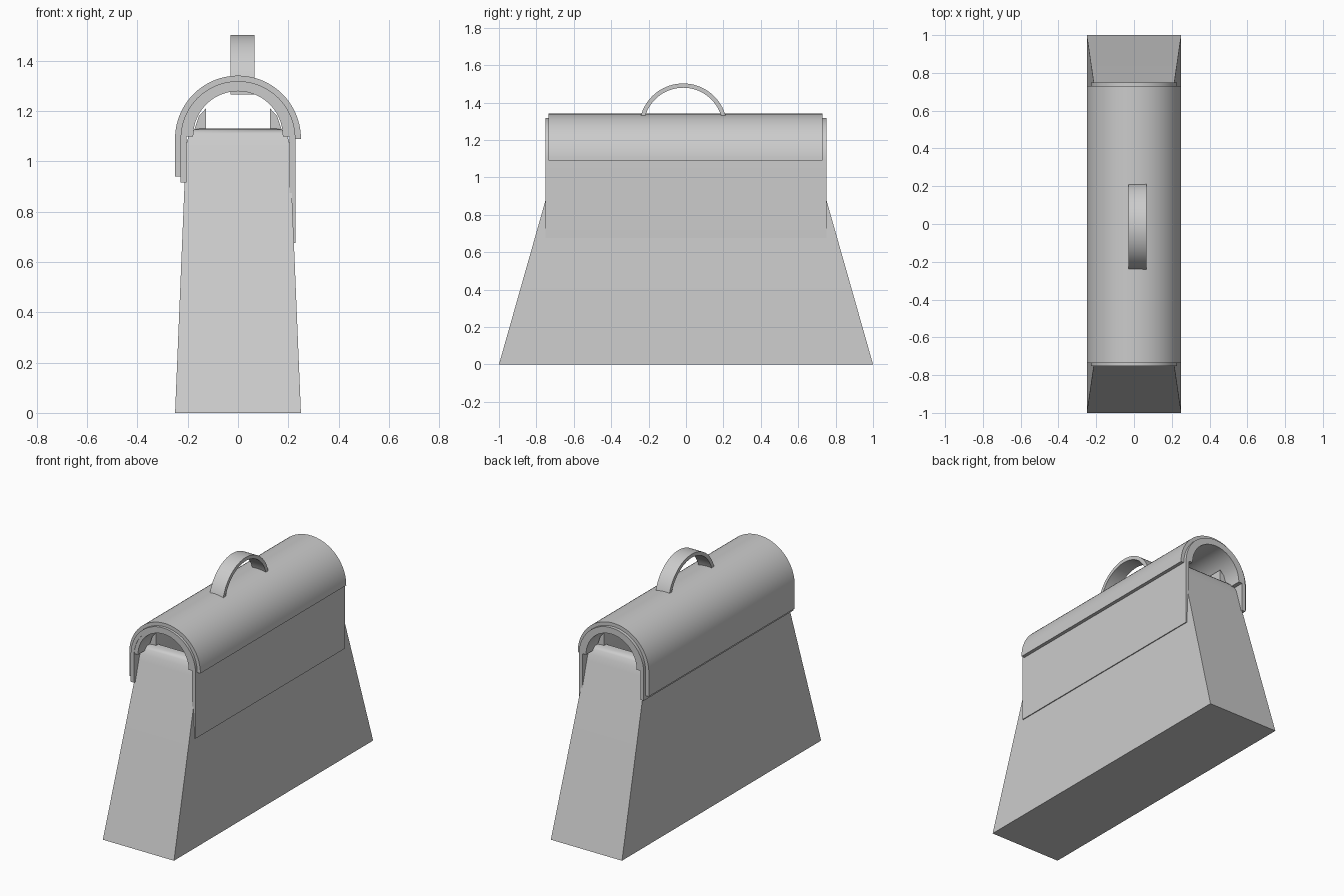
import bpy, bmesh, math

if "Cube" in bpy.data.objects:
    bpy.data.objects.remove(bpy.data.objects["Cube"])


def finish(name, bm, angle=35):
    bmesh.ops.recalc_face_normals(bm, faces=bm.faces)
    me = bpy.data.meshes.new(name)
    bm.to_mesh(me)
    bm.free()
    ob = bpy.data.objects.new(name, me)
    bpy.context.collection.objects.link(ob)
    bpy.ops.object.select_all(action='DESELECT')
    ob.select_set(True)
    bpy.context.view_layer.objects.active = ob
    bpy.ops.object.shade_smooth_by_angle(angle=math.radians(angle))
    return ob


def strip(name, section, axis, lo, hi):
    """Extrude a closed 2D section (horizontal, z) along x or y."""
    bm = bmesh.new()
    place = (lambda a, z, t: (a, t, z)) if axis == 'y' else (lambda a, z, t: (t, a, z))
    rings = [[bm.verts.new(place(a, z, t)) for a, z in section] for t in (lo, hi)]
    n = len(section)
    for i in range(n):
        j = (i + 1) % n
        bm.faces.new((rings[0][i], rings[0][j], rings[1][j], rings[1][i]))
    bm.faces.new(rings[0])
    bm.faces.new(rings[1])
    return finish(name, bm)


def arch(outer, inner, cx, cz, left_z, right_z, steps=40):
    """Half ring with straight legs down to the given heights."""
    def arc(r):
        return [(cx + r * math.cos(math.pi * i / steps),
                 cz + r * math.sin(math.pi * i / steps)) for i in range(steps + 1)]
    o, i = arc(outer), arc(inner)
    return ([(cx + outer, right_z)] + o + [(cx - outer, left_z), (cx - inner, left_z)]
            + i[::-1] + [(cx + inner, right_z)])


# Tapered body with a rounded rim and hollow inside: (z, half x, half y)
rings = [(0, .25, 1), (1.04, .207, .705), (1.08, .203, .692), (1.11, .192, .677),
         (1.125, .175, .66), (1.13, .15, .635), (1.13, .127, .62), (.05, .235, .96)]
bm = bmesh.new()
loops = [[bm.verts.new((sx * x, sy * y, z)) for sx, sy in ((1, 1), (-1, 1), (-1, -1), (1, -1))]
         for z, x, y in rings]
for a, b in zip(loops, loops[1:]):
    for i in range(4):
        j = (i + 1) % 4
        bm.faces.new((a[i], a[j], b[j], b[i]))
bm.faces.new(loops[0])
bm.faces.new(loops[-1])
finish("body", bm)

# Raised side rims under the flap
for s, side in ((-1, "left"), (1, "right")):
    strip(side + "_rim", [(s * .127, 1.12), (s * .175, 1.12), (s * .155, 1.18), (s * .127, 1.21)],
          'y', -.64, .64)

# Three layers of the wrapped flap
strip("outer_flap", arch(.25, .228, 0, 1.09, .94, 1.089), 'y', -.735, .73)
strip("middle_flap", arch(.228, .204, 0, 1.09, .915, .675), 'y', -.752, .75)
strip("inner_flap", arch(.204, .178, 0, 1.1, 1.099, 1.099), 'y', -.75, .75)

# Carrying handle
strip("handle", arch(.235, .212, -.015, 1.267, 1.266, 1.266), 'x', -.03, .065)
